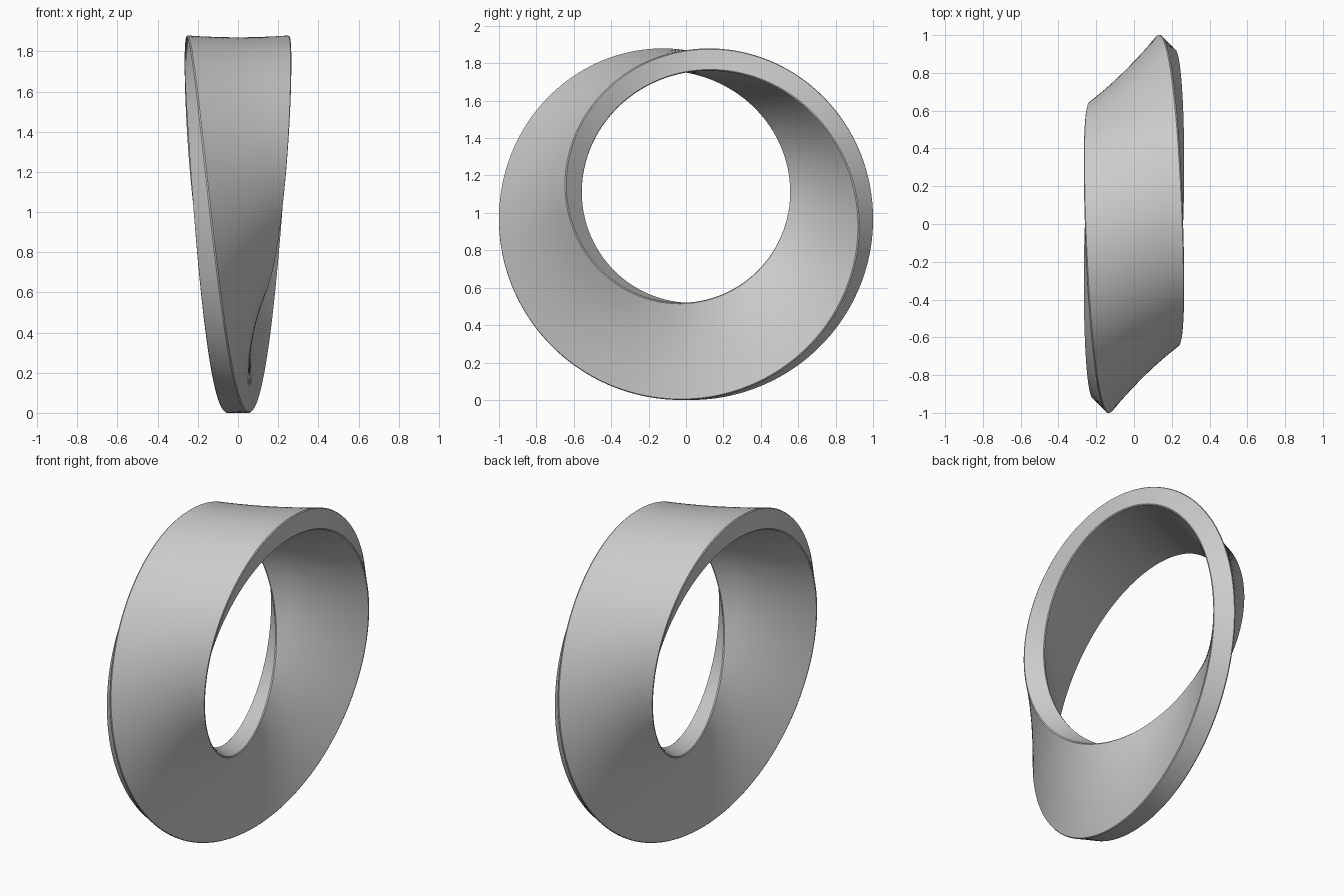
import bpy, bmesh, math
from mathutils import Vector

cube = bpy.data.objects.get("Cube")
if cube:
    bpy.data.objects.remove(cube, do_unlink=True)

RING_R, CENTRE_Z = 0.775, 1.035    # centre line of the ring
HALF_W, HALF_T = 0.26, 0.06        # half width and half thickness of the band
CHAMFER = 0.005
STEPS, COLUMNS = 240, 6

# Material
grey = bpy.data.materials.new("plain grey")
grey.use_nodes = True
colour = (0.6, 0.6, 0.6, 1)
grey.diffuse_color = colour
grey.node_tree.nodes["Principled BSDF"].inputs["Base Color"].default_value = colour

# Chamfered rectangular cross-section; its second half is the first turned by 180 degrees
w, t = HALF_W - CHAMFER, HALF_T - CHAMFER
half = [(w - 2 * w * i / COLUMNS, HALF_T) for i in range(COLUMNS + 1)]
half += [(-HALF_W, t), (-HALF_W, -t)]
section = half + [(-u, -v) for u, v in half]
count = len(section)

# Sweep the section round the ring while it makes half a turn
bm = bmesh.new()
rings = []
for i in range(STEPS):
    angle = 2 * math.pi * i / STEPS
    out = Vector((0, math.sin(angle), math.cos(angle)))
    side = Vector((1, 0, 0))
    c, s = math.cos(angle / 2), math.sin(angle / 2)
    across, thick = side * c + out * s, out * c - side * s
    centre = Vector((0, 0, CENTRE_Z)) + out * RING_R
    rings.append([bm.verts.new(centre + across * u + thick * v) for u, v in section])

# The last ring meets the first one turned over
first = rings[0]
rings.append(first[count // 2:] + first[:count // 2])
for a, b in zip(rings, rings[1:]):
    for j in range(count):
        k = (j + 1) % count
        bm.faces.new((a[j], a[k], b[k], b[j]))
bmesh.ops.recalc_face_normals(bm, faces=bm.faces)

mesh = bpy.data.meshes.new("twisted_band")
bm.to_mesh(mesh)
bm.free()
mesh.materials.append(grey)
band = bpy.data.objects.new("twisted_band", mesh)
bpy.context.collection.objects.link(band)

# Smooth surfaces with crisp edges
bpy.ops.object.select_all(action='DESELECT')
band.select_set(True)
bpy.context.view_layer.objects.active = band
bpy.ops.object.shade_smooth_by_angle(angle=math.radians(30))
